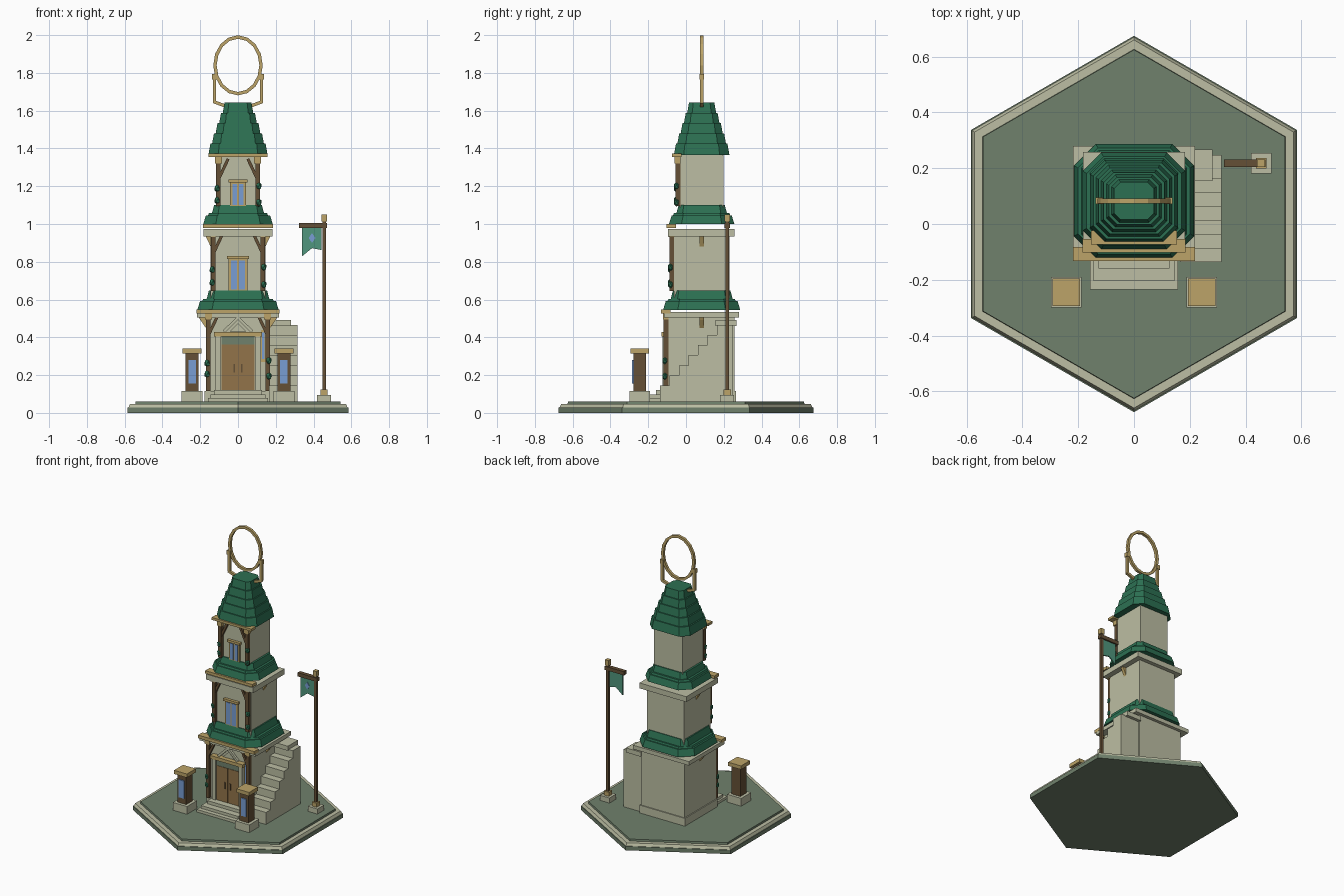
import bpy, bmesh, math
from mathutils import Vector

if "Cube" in bpy.data.objects:
    bpy.data.objects.remove(bpy.data.objects["Cube"])

CY = 0.083  # tower centre line in y


def material(name, r, g, b):
    m = bpy.data.materials.new(name)
    lin = [((c / 255 + 0.055) / 1.055) ** 2.4 for c in (r, g, b)]
    m.diffuse_color = (*lin, 1)
    m.use_nodes = True
    m.node_tree.nodes["Principled BSDF"].inputs["Base Color"].default_value = m.diffuse_color
    return m


STONE = material("pale stone", 188, 190, 163)
ROOF = material("roof green", 44, 112, 82)
LAWN = material("mossy green", 112, 129, 108)
GOLD = material("gold", 188, 164, 104)
WOOD = material("dark wood", 101, 80, 54)
DOOR = material("door wood", 146, 116, 74)
GLASS = material("blue glass", 120, 158, 212)
CLOTH = material("teal cloth", 80, 150, 125)


def make(name, bm, mat):
    bmesh.ops.recalc_face_normals(bm, faces=bm.faces[:])
    me = bpy.data.meshes.new(name)
    bm.to_mesh(me)
    bm.free()
    me.materials.append(mat)
    ob = bpy.data.objects.new(name, me)
    bpy.context.collection.objects.link(ob)
    return ob


def loft(name, rings, mat):
    """Skin a stack of equal-length point rings and cap both ends."""
    bm = bmesh.new()
    vs = [[bm.verts.new(p) for p in r] for r in rings]
    n = len(vs[0])
    for a, b in zip(vs, vs[1:]):
        for i in range(n):
            j = (i + 1) % n
            bm.faces.new((a[i], a[j], b[j], b[i]))
    bm.faces.new(vs[0])
    bm.faces.new(vs[-1])
    return make(name, bm, mat)


def box(name, x0, x1, y0, y1, z0, z1, mat):
    return loft(name, [[(x0, y0, z), (x1, y0, z), (x1, y1, z), (x0, y1, z)] for z in (z0, z1)], mat)


def plate_xz(name, pts, y0, y1, mat):
    return loft(name, [[(x, y, z) for x, z in pts] for y in (y0, y1)], mat)


def beam(name, a, b, w, mat):
    """Square bar between two points of an x-z plane."""
    a, b = Vector(a), Vector(b)
    d = (b - a).normalized()
    u = Vector((0, 1, 0))
    v = d.cross(u)
    h = w / 2
    return loft(name, [[p + u * h * i + v * h * j for i, j in ((-1, -1), (1, -1), (1, 1), (-1, 1))]
                       for p in (a, b)], mat)


def octagon(hx, hy, c, z):
    q = [(hx, -hy + c), (hx, hy - c), (hx - c, hy), (c - hx, hy),
         (-hx, hy - c), (-hx, c - hy), (c - hx, -hy), (hx - c, -hy)]
    return [(x, CY + y, z) for x, y in q]


def roof_row(name, hx, hy, z0, z1, cut, taper=0.014):
    c = hx * cut
    loft(name, [octagon(hx, hy, c, z0), octagon(hx - taper, hy - taper, c - taper * 0.4, z1)], ROOF)


# Hexagonal base
def hexagon(r, z):
    return [(r * math.sin(k * math.pi / 3), r * math.cos(k * math.pi / 3), z) for k in range(6)]


loft("base_foot", [hexagon(0.675, 0), hexagon(0.675, 0.028)], LAWN)
loft("base_rim", [hexagon(0.67, 0.028), hexagon(0.66, 0.047)], STONE)
loft("base_lawn", [hexagon(0.628, 0.04), hexagon(0.625, 0.06)], LAWN)

# Storeys: half width, half depth, floor, ceiling
storeys = [("ground", 0.17, 0.175, 0.06, 0.51), ("middle", 0.145, 0.147, 0.55, 0.94),
           ("upper", 0.112, 0.115, 1.02, 1.38)]
for n, hx, hy, z0, z1 in storeys:
    box(n + "_wall", -hx, hx, CY - hy, CY + hy, z0, z1, STONE)
box("plinth", -0.177, 0.177, CY - 0.183, CY + 0.182, 0.06, 0.115, STONE)

# Cornices, side brackets and front beams
for n, hx, y1, wall, z0, z1 in (("ground", 0.218, 0.28, 0.17, 0.505, 0.545),
                                ("middle", 0.183, 0.258, 0.145, 0.935, 0.985)):
    box(n + "_cornice", -hx, hx, 2 * CY - y1 - 0.003, y1, z0, z1 - 0.012, STONE)
    for s in (-1, 1):
        plate_xz(n + "_bracket", [(s * wall, z0), (s * (hx - 0.012), z0), (s * (hx - 0.018), z0 - 0.012),
                                  (s * wall, z0 - 0.055)], CY - 0.011, CY + 0.011, GOLD)
for n, hx, y, z0, z1 in (("ground", 0.219, -0.123, 0.525, 0.547), ("middle", 0.184, -0.094, 0.98, 1.0),
                         ("upper", 0.155, -0.064, 1.355, 1.372)):
    box(n + "_front_beam", -hx, hx, y - 0.009, y + 0.04, z0, z1, GOLD)

# Shingled roofs
roof_row("lower_roof_row", 0.215, 0.204, 0.545, 0.592, 0.36)
roof_row("lower_roof_row", 0.192, 0.184, 0.585, 0.602, 0.33, 0.008)
roof_row("lower_roof_row", 0.168, 0.166, 0.595, 0.648, 0.22)
roof_row("middle_roof_row", 0.184, 0.173, 1.0, 1.045, 0.36)
roof_row("middle_roof_row", 0.162, 0.155, 1.035, 1.058, 0.33, 0.008)
roof_row("middle_roof_row", 0.14, 0.136, 1.05, 1.1, 0.24)
top_rows = 5
for i in range(top_rows):
    t = i / (top_rows - 1)
    z = 1.365 + i * 0.054
    roof_row("spire_row", 0.157 - 0.075 * t, 0.147 - 0.069 * t, z, z + 0.061, 0.33, 0.011)

# Ring finial and its side arms
bm = bmesh.new()
N, rings = 16, []
for k in range(N):
    a = 2 * math.pi * k / N
    rings.append([bm.verts.new((r * 0.122 * math.cos(a) + e * math.cos(a), CY + y,
                                1.84 + (r * 0.15 + e) * math.sin(a)))
                  for r, e, y in ((1, 0.009, -0.009), (1, 0.009, 0.009), (1, -0.009, 0.009), (1, -0.009, -0.009))])
for k in range(N):
    a, b = rings[k], rings[(k + 1) % N]
    for i in range(4):
        bm.faces.new((a[i], a[(i + 1) % 4], b[(i + 1) % 4], b[i]))
make("ring_finial", bm, GOLD)
for s in (-1, 1):
    beam("ring_arm", (s * 0.125, CY, 1.645), (s * 0.125, CY, 1.79), 0.017, GOLD)
    beam("ring_arm_foot", (s * 0.13, CY, 1.648), (s * 0.06, CY, 1.622), 0.017, GOLD)
    box("ring_clamp", s * 0.125 - 0.013, s * 0.125 + 0.013, CY - 0.012, CY + 0.012, 1.765, 1.795, GOLD)

# Front posts, braces, gold caps and leaf clusters
for n, x, y, z0, z1, leaves in (("ground", 0.157, -0.106, 0.115, 0.505, (0.2, 0.27)),
                                ("middle", 0.13, -0.076, 0.645, 0.94, (0.685, 0.765)),
                                ("upper", 0.104, -0.044, 1.095, 1.33, (1.12, 1.195))):
    for s in (-1, 1):
        box(n + "_post", s * x - 0.012, s * x + 0.012, y - 0.012, y + 0.014, z0, z1, WOOD)
        box(n + "_post_cap", s * x - 0.019, s * x + 0.019, y - 0.016, y + 0.014, z1 - 0.01, z1 + 0.024, GOLD)
        beam(n + "_brace", (s * x, y, z1 - 0.095), (s * (x - 0.052), y, z1 + 0.015), 0.016, WOOD)
        for i, z in enumerate(leaves):
            bm = bmesh.new()
            bmesh.ops.create_icosphere(bm, subdivisions=1, radius=0.02)
            bmesh.ops.scale(bm, vec=(0.85, 0.75, 1.15), verts=bm.verts)
            bmesh.ops.translate(bm, vec=(s * (x + 0.006), y - 0.006, z + 0.012 * s * (i - 0.5)), verts=bm.verts)
            make(n + "_leaves", bm, ROOF)

# Entrance: steps, door, frame and gable
for hx, y, z in ((0.158, -0.235, 0.078), (0.145, -0.205, 0.098), (0.127, -0.16, 0.12)):
    box("front_step", -hx, hx, y, -0.08, 0.06, z, STONE)
box("door_frame", -0.115, 0.115, -0.108, -0.09, 0.115, 0.41, STONE)
box("door_transom", -0.088, 0.088, -0.112, -0.1, 0.362, 0.404, LAWN)
for s in (-1, 1):
    box("door_jamb", min(s * 0.09, s * 0.118), max(s * 0.09, s * 0.118), -0.124, -0.1, 0.12, 0.41, STONE)
    box("door_leaf", min(s * 0.001, s * 0.087), max(s * 0.001, s * 0.087), -0.115, -0.1, 0.12, 0.362, DOOR)
    box("door_handle", s * 0.02 - 0.004, s * 0.02 + 0.004, -0.12, -0.114, 0.215, 0.26, WOOD)
    beam("gable_rafter", (s * 0.075, -0.108, 0.43), (0, -0.108, 0.503), 0.016, STONE)
box("door_lintel", -0.127, 0.127, -0.13, -0.09, 0.405, 0.428, GOLD)
plate_xz("gable_panel", [(-0.045, 0.43), (0.045, 0.43), (0, 0.475)], -0.103, -0.09, STONE)
box("slit_frame", 0.122, 0.146, -0.099, -0.09, 0.27, 0.44, GOLD)
box("slit_glass", 0.127, 0.141, -0.103, -0.097, 0.285, 0.425, GLASS)

# Two-pane windows
for n, hx, y, z0, z1 in (("middle", 0.05, -0.064, 0.648, 0.83), ("upper", 0.042, -0.032, 1.095, 1.235)):
    box(n + "_window_frame", -hx, hx, y - 0.01, y + 0.01, z0, z1 - 0.01, GOLD)
    box(n + "_window_lintel", -hx - 0.007, hx + 0.007, y - 0.02, y + 0.01, z1 - 0.016, z1, GOLD)
    for s in (-1, 1):
        box(n + "_window_pane", min(s * 0.005, s * (hx - 0.012)), max(s * 0.005, s * (hx - 0.012)),
            y - 0.014, y, z0 + 0.006, z1 - 0.022, GLASS)

# Side staircase with landing
pts = [(-0.137, 0.06)]
for i in range(7):
    y, z = -0.137 + i * 0.05, 0.145 + i * 0.0535
    pts += [(y, z), (y + 0.05, z)]
pts += [(0.247, pts[-1][1]), (0.247, 0.06)]
loft("side_stairs", [[(x, y, z) for y, z in pts] for x in (0.165, 0.314)], STONE)
box("stair_landing", 0.165, 0.281, 0.155, 0.268, 0.46, 0.492, STONE)

# Lantern pedestals
for s in (-1, 1):
    for part, h, z0, z1, m in (("lantern_base", 0.055, 0.055, 0.115, STONE), ("lantern_body", 0.034, 0.115, 0.318, WOOD),
                               ("lantern_cap", 0.05, 0.315, 0.341, GOLD)):
        box(part, s * 0.243 - h, s * 0.243 + h, -0.245 - h, -0.245 + h, z0, z1, m)
    box("lantern_glass", s * 0.243 - 0.02, s * 0.243 + 0.02, -0.286, -0.278, 0.155, 0.28, GLASS)

# Banner pole
PX, PY = 0.456, 0.218
for part, h, z0, z1, m in (("pole_base", 0.037, 0.055, 0.096, STONE), ("pole_collar", 0.019, 0.096, 0.124, GOLD),
                           ("pole", 0.009, 0.12, 1.02, WOOD), ("pole_cap", 0.014, 1.012, 1.05, GOLD)):
    box(part, PX - h, PX + h, PY - h, PY + h, z0, z1, m)
box("banner_arm", 0.322, 0.472, PY - 0.014, PY + 0.014, 0.978, 1.004, WOOD)
plate_xz("banner", [(0.34, 0.98), (0.443, 0.98), (0.443, 0.832 + 0.03), (0.392, 0.872), (0.34, 0.83)],
         PY - 0.004, PY + 0.004, CLOTH)
plate_xz("banner_emblem", [(0.392, 0.9), (0.41, 0.926), (0.392, 0.952), (0.374, 0.926)],
         PY - 0.007, PY + 0.001, GLASS)
